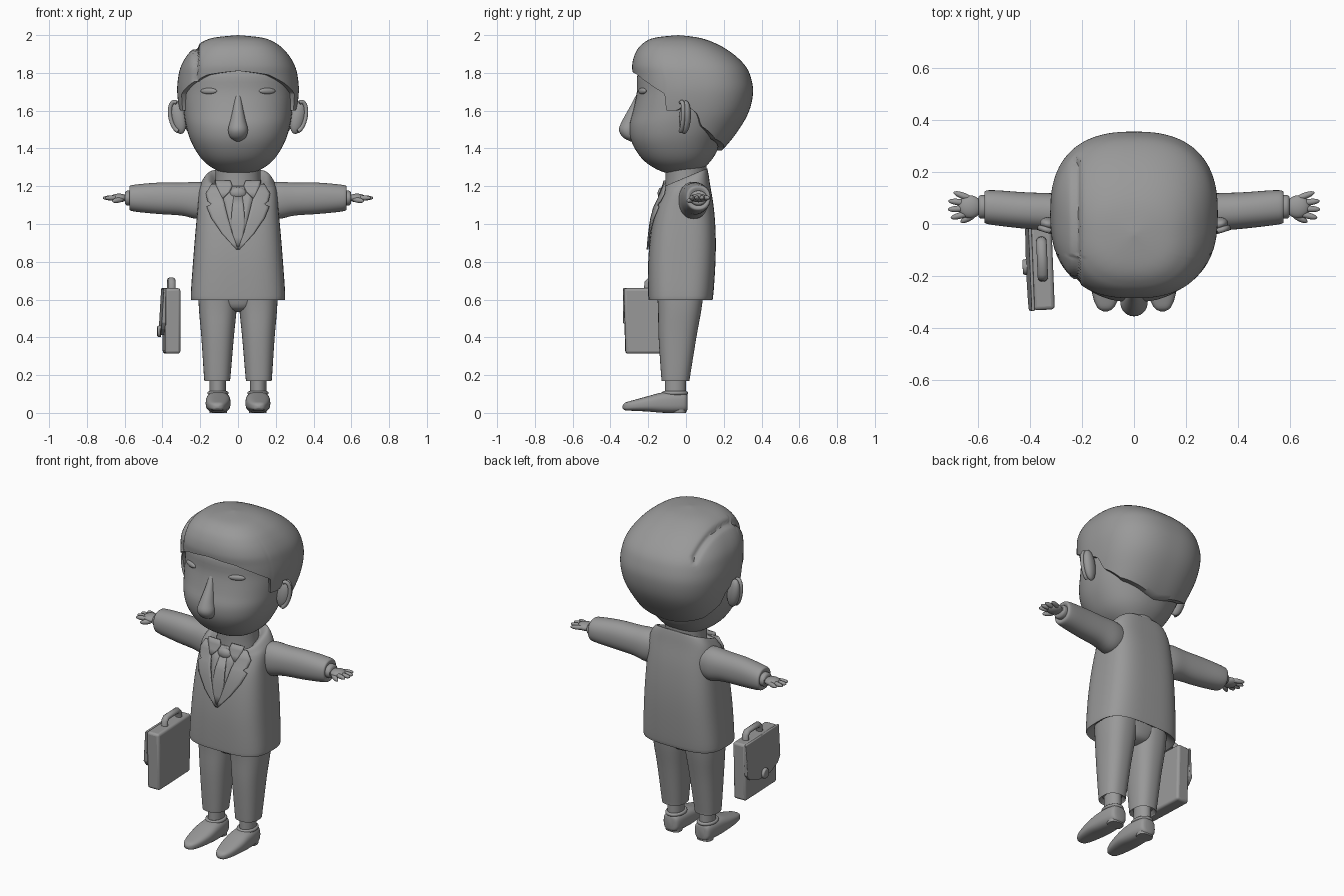
import bpy, bmesh
from math import sin, cos, pi, exp
from mathutils import Matrix, Vector, Euler

cube = bpy.data.objects.get("Cube")
if cube:
    bpy.data.objects.remove(cube)

GREY = bpy.data.materials.new("clay_grey")
GREY.use_nodes = True
GREY.diffuse_color = (0.32, 0.32, 0.32, 1)
GREY.node_tree.nodes["Principled BSDF"].inputs["Base Color"].default_value = (0.32, 0.32, 0.32, 1)


def finish(name, bm, mirror=False, angle=0.7):
    bmesh.ops.remove_doubles(bm, verts=bm.verts, dist=0.0002)
    bmesh.ops.recalc_face_normals(bm, faces=bm.faces)
    me = bpy.data.meshes.new(name)
    bm.to_mesh(me)
    bm.free()
    me.materials.append(GREY)
    for p in me.polygons:
        p.use_smooth = True
    me.set_sharp_from_angle(angle=angle)
    ob = bpy.data.objects.new(name, me)
    bpy.context.collection.objects.link(ob)
    if mirror:
        ob.modifiers.new("mirror", "MIRROR")
    return ob


def spline(rows, steps):
    """Smooth curve through rows of equal-length tuples."""
    rows = [Vector(r) for r in rows]
    out = []
    for i in range(len(rows) - 1):
        a, b, c, d = rows[max(i - 1, 0)], rows[i], rows[i + 1], rows[min(i + 2, len(rows) - 1)]
        for k in range(steps):
            t = k / steps
            out.append(b + (c - a) * (t / 2) + (a * 2 - b * 5 + c * 4 - d) * (t * t / 2)
                       + (b * 3 - a - c * 3 + d) * (t ** 3 / 2))
    return out + [rows[-1]]


def lerp_table(table, t):
    for (t0, v0), (t1, v1) in zip(table, table[1:]):
        if t <= t1:
            return v0 + (v1 - v0) * max(0, (t - t0) / (t1 - t0))
    return table[-1][1]


def oval(a, n):
    c, s = cos(a), sin(a)
    return (abs(c) ** (2 / n) * (1 if c > 0 else -1), abs(s) ** (2 / n) * (1 if s > 0 else -1))


def skin_rings(bm, rings, caps=True):
    for r0, r1 in zip(rings, rings[1:]):
        for j in range(len(r0)):
            k = (j + 1) % len(r0)
            bm.faces.new((r0[j], r0[k], r1[k], r1[j]))
    if caps:
        bm.faces.new(rings[0])
        bm.faces.new(rings[-1])


def loft(name, rows, axis="Z", n=2.0, steps=4, seg=40, mirror=False, angle=0.7):
    """Rows: position along axis, two centres, two radii, optional tilt."""
    bm = bmesh.new()
    rings = []
    for r in spline(rows, steps):
        ring = []
        for j in range(seg):
            u, v = oval(2 * pi * j / seg, n)
            a, b = r[1] + r[3] * u, r[2] + r[4] * v
            t = r[0] + (r[5] * r[4] * v if len(r) > 5 else 0)
            ring.append(bm.verts.new({"X": (t, a, b), "Y": (a, t, b), "Z": (a, b, t)}[axis]))
        rings.append(ring)
    skin_rings(bm, rings)
    return finish(name, bm, mirror, angle)


def ball(name, loc, radii, rot=(0, 0, 0), mirror=False):
    bm = bmesh.new()
    mat = Matrix.LocRotScale(Vector(loc), Euler(rot), Vector(radii))
    bmesh.ops.create_uvsphere(bm, u_segments=24, v_segments=16, radius=1, matrix=mat)
    return finish(name, bm, mirror)


def tube(name, pts, radius, cyclic=False, mirror=False):
    cu = bpy.data.curves.new(name, "CURVE")
    cu.dimensions = "3D"
    cu.bevel_depth, cu.bevel_resolution, cu.use_fill_caps = radius, 4, True
    sp = cu.splines.new("POLY")
    sp.points.add(len(pts) - 1)
    for p, co in zip(sp.points, pts):
        p.co = (*co, 1)
    sp.use_cyclic_u = cyclic
    cu.materials.append(GREY)
    ob = bpy.data.objects.new(name, cu)
    bpy.context.collection.objects.link(ob)
    if mirror:
        ob.modifiers.new("mirror", "MIRROR")
    return ob


# Head, neck and face: rows are height, front, back, half width
def head_rows(rows):
    return [(z, 0, (f + b) / 2, w, (b - f) / 2) for z, f, b, w in rows]


loft("head", head_rows([
    (1.265, -.05, .03, .03), (1.275, -.12, .07, .09), (1.31, -.19, .11, .155),
    (1.36, -.245, .15, .205), (1.44, -.29, .19, .25), (1.52, -.3, .23, .275),
    (1.6, -.28, .25, .287), (1.7, -.26, .25, .29), (1.8, -.255, .25, .28),
    (1.88, -.2, .2, .2)]), n=2.25, seg=64)
loft("neck", [(1.18, 0, 0, .125, .11), (1.24, 0, 0, .12, .108), (1.32, 0, 0, .12, .11)])
loft("nose", [(1.438, 0, -.285, .012, .012), (1.46, 0, -.3, .042, .035), (1.5, 0, -.304, .052, .051),
              (1.55, 0, -.292, .04, .044), (1.62, 0, -.27, .025, .027), (1.69, 0, -.25, .012, .01)], seg=28)
ball("eye", (.155, -.231, 1.704), (.047, .012, .016), (0, 0, .42), True)
ball("ear", (.318, -.005, 1.565), (.042, .03, .09), (0, .22, .3), True)
ear_turn = Matrix.LocRotScale(Vector((.32, -.015, 1.568)), Euler((0, .22, .3)), Vector((1, 1, 1)))
tube("ear_rim", [ear_turn @ Vector((.036 * cos(a), -.012, .08 * sin(a)))
                 for a in [-1.3 + 3.3 * i / 20 for i in range(21)]], .011, mirror=True)

# Hair cap with a shaped hairline and a parting groove on the right
hair = spline(head_rows([
    (1.34, -.22, .12, .2), (1.4, -.26, .2, .25), (1.5, -.28, .28, .285), (1.6, -.275, .335, .31),
    (1.7, -.275, .355, .322), (1.78, -.28, .342, .316), (1.84, -.285, .312, .3),
    (1.9, -.27, .25, .264), (1.95, -.235, .17, .212), (1.985, -.17, .075, .135),
    (2.0, -.04, -.04, 0)]), 8)
HAIRLINE = [(0, 1.81), (.45, 1.79), (.8, 1.745), (1.15, 1.69), (1.2, 1.6), (1.4, 1.6),
            (1.46, 1.63), (1.6, 1.6), (1.75, 1.52), (2.2, 1.45), (pi, 1.39)]
height_to_row = [(r[0], i) for i, r in enumerate(hair)]
COLS, LEVELS = 120, 44
bm = bmesh.new()
rings = [[] for _ in range(LEVELS + 2)]
for j in range(COLS):
    a = 2 * pi * j / COLS
    u, v = oval(a - pi / 2, 2.5)
    start = lerp_table(height_to_row, lerp_table(HAIRLINE, min(a, 2 * pi - a)))
    for k in range(-1, LEVELS + 1):
        f = start + (len(hair) - 1 - start) * max(k, 0) / LEVELS
        i = min(int(f), len(hair) - 2)
        r = hair[i].lerp(hair[i + 1], f - i)
        s = .86 if k < 0 else 1
        p = Vector((s * r[3] * u, r[2] + s * r[4] * v, r[0]))
        if p.z > 1.76 and p.y < .25:
            p = p.lerp(Vector((0, .03, 1.65)), .05 * exp(-((p.x + .225) / .013) ** 2))
        rings[k + 1].append(bm.verts.new(p))
skin_rings(bm, rings, caps=False)
finish("hair", bm, angle=.9)

# Jacket body with a collar line that rises to the back
loft("jacket", [
    (.635, 0, -.03, .2, .13, 0), (.603, 0, -.03, .24, .163, 0), (.62, 0, -.028, .25, .172, 0),
    (.8, 0, -.022, .238, .178, 0), (.95, 0, -.015, .226, .172, 0), (1.08, 0, -.008, .214, .155, .05),
    (1.18, 0, 0, .205, .128, .2), (1.225, 0, 0, .185, .118, .38), (1.248, 0, 0, .155, .11, .42),
    (1.215, 0, 0, .115, .095, .42)], n=3.2, seg=64)
FRONT = [(.6, -.2), (.87, -.195), (1.0, -.183), (1.08, -.165), (1.15, -.131), (1.2, -.112), (1.24, -.1)]


def front_strip(name, rows, lift, mirror=False):
    """Thin plate lying on the jacket front; rows are height, inner x, outer x."""
    bm = bmesh.new()
    grid = []
    for z, x0, x1 in rows:
        line = []
        for i in range(7):
            x = x0 + (x1 - x0) * i / 6
            y = lerp_table(FRONT, z) * (1 - abs(x / .222) ** 3.2) ** .31 - lift
            line.append(bm.verts.new((x, y, z)))
        grid.append(line)
    for l0, l1 in zip(grid, grid[1:]):
        for i in range(6):
            bm.faces.new((l0[i], l0[i + 1], l1[i + 1], l1[i]))
    ob = finish(name, bm, mirror)
    solid = ob.modifiers.new("thickness", "SOLIDIFY")
    solid.thickness, solid.offset = .009, 0


front_strip("shirt_front", [(1.2, -.09, .09), (1.12, -.075, .075), (1.0, -.045, .045), (.88, -.004, .004)], .002)
front_strip("lapel", [(1.21, .09, .14), (1.16, .085, .17), (1.12, .075, .16), (1.105, .07, .14), (1.09, .067, .165),
                      (1.03, .052, .14), (.95, .03, .085), (.9, .012, .04), (.865, 0, .008)], .009, True)
front_strip("tie_blade", [(1.15, -.022, .022), (1.08, -.032, .032), (1.0, -.038, .038),
                          (.93, -.026, .026), (.88, -.004, .004)], .007)
ball("tie_knot", (0, -.125, 1.163), (.045, .025, .032))
front_strip("shirt_collar", [(1.23, .04, .12), (1.2, .03, .115), (1.17, .045, .1), (1.14, .075, .085)], .011, True)

# Sleeves, cuffs and hands
loft("sleeve", [(.14, .035, 1.13, .07, .08), (.21, .04, 1.125, .078, .098), (.3, .045, 1.132, .073, .087),
                (.42, .052, 1.136, .07, .083), (.54, .063, 1.137, .067, .072), (.574, .065, 1.138, .06, .062),
                (.57, .065, 1.138, .04, .04)], "X", 2.2, mirror=True)
loft("shirt_cuff", [(.56, .066, 1.137, .044, .04), (.588, .066, 1.137, .045, .039),
                    (.598, .066, 1.137, .038, .03)], "X", mirror=True)
ball("palm", (.63, .066, 1.138), (.046, .044, .023), mirror=True)
for i, (y, reach, turn) in enumerate([(.108, .69, .35), (.084, .708, .12), (.058, .71, -.06), (.033, .7, -.25)]):
    ball(f"finger_{i + 1}", (reach - .034, y, 1.138), (.04, .0125, .013), (0, 0, turn), True)
ball("thumb", (.635, .024, 1.126), (.036, .013, .014), (0, .15, -.5), True)

# Trousers, ankles and shoes
loft("trouser_leg", [(.19, .11, -.055, .05, .055), (.175, .11, -.055, .066, .072), (.19, .11, -.055, .07, .076),
                     (.4, .108, -.045, .086, .1), (.55, .107, -.033, .1, .115), (.66, .105, -.03, .105, .125)],
     n=2.4, mirror=True)
loft("trouser_seat", [(.535, 0, -.03, .03, .05), (.56, 0, -.03, .1, .1), (.64, 0, -.03, .18, .12)], n=2.5)
loft("ankle", [(.08, .107, -.056, .043, .055), (.2, .107, -.056, .043, .055)], mirror=True)
loft("shoe", [(.008, .105, .055, .025, .035), (-.004, .105, .055, .048, .05), (-.06, .105, .056, .06, .056),
              (-.13, .105, .054, .065, .053), (-.2, .106, .048, .064, .041), (-.28, .108, .039, .05, .028),
              (-.322, .109, .034, .031, .02), (-.336, .109, .032, .008, .006)], "Y", 2.8, mirror=True)
loft("shoe_heel", [(0, .105, -.035, .046, .036), (.03, .105, -.035, .048, .038)], n=2.6, steps=1, mirror=True)
tube("shoe_opening", [(.106 + .046 * cos(a), -.058 + .06 * sin(a), .105)
                      for a in [2 * pi * i / 32 for i in range(32)]], .01, True, True)

# Briefcase hanging beside the right leg, slightly turned
TURN = Matrix.Translation((-.352, -.163, .487)) @ Matrix.Rotation(.04, 4, "Z")


def soften(ob, width):
    ob.matrix_world = TURN
    bev = ob.modifiers.new("bevel", "BEVEL")
    bev.width, bev.segments, bev.limit_method = width, 3, "ANGLE"


bm = bmesh.new()
bmesh.ops.create_cube(bm, size=1, matrix=Matrix.Diagonal((.082, .335, .346, 1)))
for v in bm.verts:
    if v.co.z < 0:
        v.co.y *= .94
soften(finish("case_body", bm), .014)

bm = bmesh.new()
outline = [(.17, .173), (.168, -.01), (.14, -.045), (.06, -.075), (-.06, -.075), (-.14, -.045), (-.168, -.01), (-.17, .173)]
sides = []
for inner in (True, False):
    sides.append([bm.verts.new((-.036 if inner else -.048 - (.173 - z) * .06, y, z)) for y, z in outline])
skin_rings(bm, sides)
soften(finish("case_flap", bm), .004)

bm = bmesh.new()
bmesh.ops.create_cone(bm, cap_ends=True, segments=28, radius1=.032, radius2=.028, depth=.02,
                      matrix=Matrix.Translation((-.066, 0, -.055)) @ Matrix.Rotation(-pi / 2, 4, "Y"))
soften(finish("case_clasp", bm), .004)

arch = [(0, -.072, .16), (0, -.07, .2), (0, -.055, .216), (0, .055, .216), (0, .07, .2), (0, .072, .16)]
handle = tube("case_handle", arch, .016)
handle.matrix_world = TURN @ Matrix.Translation((0, .028, 0)) @ Matrix.Diagonal((1.25, 1, 1, 1))
